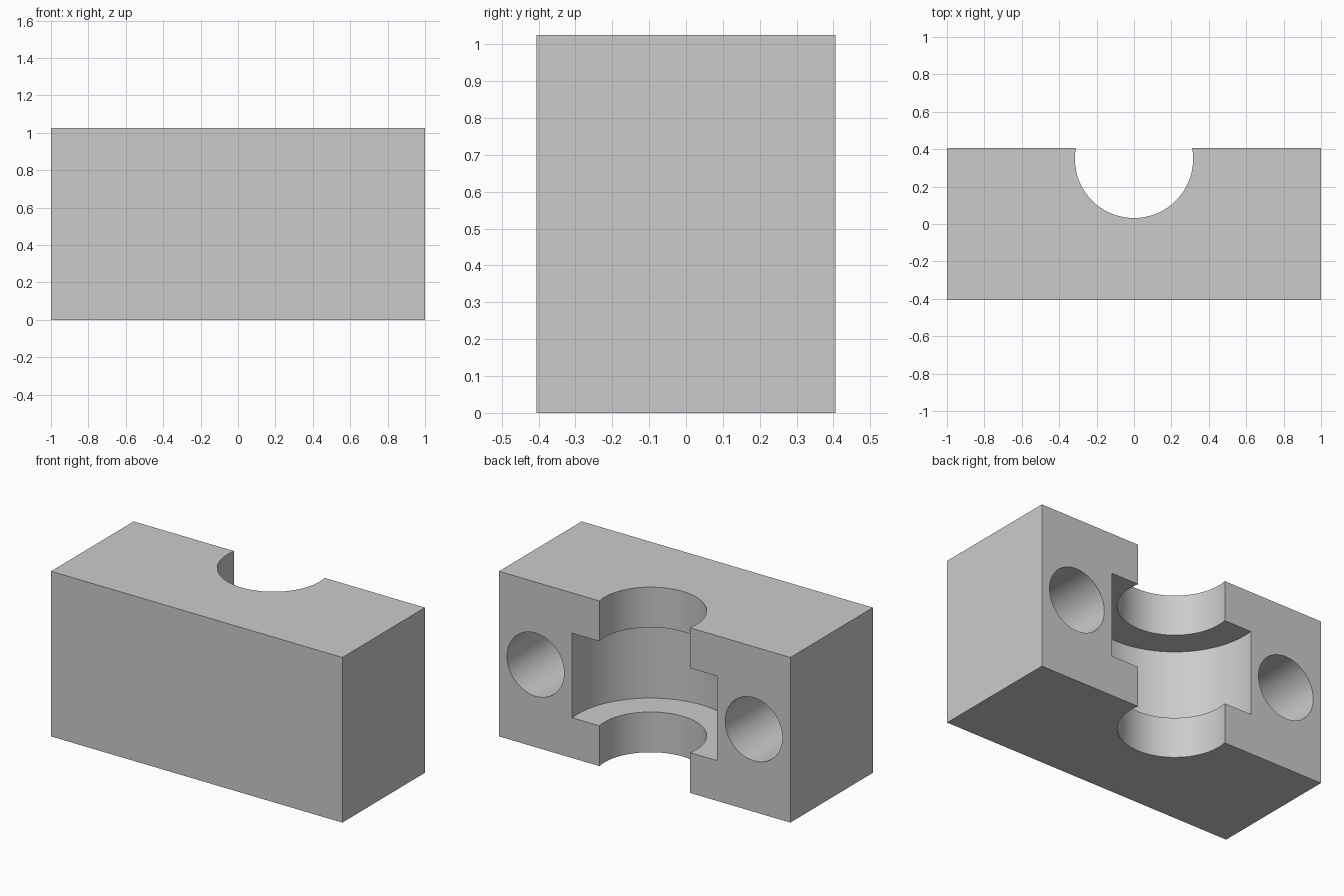
import bpy
import math

cube = bpy.data.objects.get("Cube")
if cube:
    bpy.data.objects.remove(cube, do_unlink=True)

WIDTH, DEPTH, HEIGHT = 2.0, 0.81, 1.025
BACK = DEPTH / 2
MID = HEIGHT / 2
BORE_Y = 0.348          # shared axis of bore and groove
HOLE_DEPTH = 0.6

# Single grey material
grey = bpy.data.materials.new("plain grey")
grey.use_nodes = True
colour = (0.6, 0.6, 0.6, 1)
grey.diffuse_color = colour
grey.node_tree.nodes["Principled BSDF"].inputs["Base Color"].default_value = colour

# Solid block
bpy.ops.mesh.primitive_cube_add(size=1, location=(0, 0, MID))
block = bpy.context.object
block.name = "clamp_block"
block.scale = (WIDTH, DEPTH, HEIGHT)
bpy.ops.object.transform_apply(location=True, rotation=True, scale=True)
block.data.materials.append(grey)


def cut_cylinder(name, radius, length, location, tilt=0.0):
    """Subtract a round cutter from the block, then discard the cutter."""
    bpy.ops.mesh.primitive_cylinder_add(vertices=96, radius=radius, depth=length,
                                        location=location, rotation=(tilt, 0, 0))
    cutter = bpy.context.object
    cutter.name = name + "_cutter"
    cutter.hide_render = True
    cutter.data.materials.append(grey)
    bpy.context.view_layer.update()
    mod = block.modifiers.new(name, 'BOOLEAN')
    mod.operation = 'DIFFERENCE'
    mod.solver = 'EXACT'
    mod.object = cutter
    bpy.ops.object.select_all(action='DESELECT')
    block.select_set(True)
    bpy.context.view_layer.objects.active = block
    bpy.ops.object.modifier_apply(modifier=name)
    bpy.data.objects.remove(cutter, do_unlink=True)


# Vertical bore open to the back, with a wider groove at mid height
cut_cylinder("bore", 0.316, HEIGHT + 0.4, (0, BORE_Y, MID))
cut_cylinder("groove", 0.501, 0.525, (0, BORE_Y, MID))

# Blind bolt holes either side, drilled from the back face
for side in (-1, 1):
    cut_cylinder("bolt_hole", 0.196, HOLE_DEPTH + 0.2,
                 (side * 0.749, BACK + 0.1 - HOLE_DEPTH / 2, MID), math.pi / 2)

bpy.ops.object.shade_smooth_by_angle(angle=math.radians(30))
